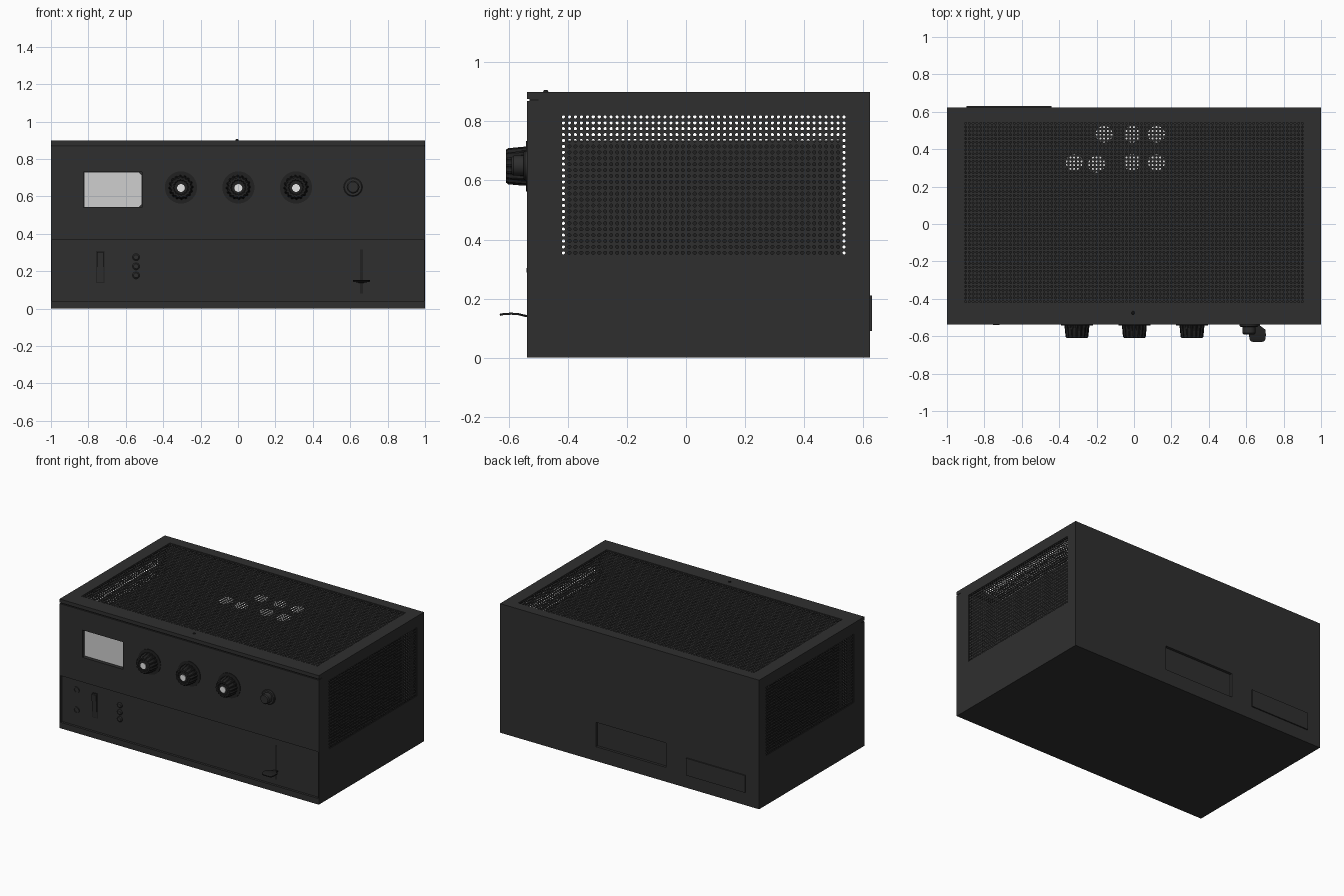
import bpy, bmesh, math
from mathutils import Vector

if "Cube" in bpy.data.objects:
    bpy.data.objects.remove(bpy.data.objects["Cube"])


def material(name, r, g, b):
    m = bpy.data.materials.new(name)
    m.diffuse_color = (r, g, b, 1)
    m.use_nodes = True
    m.node_tree.nodes["Principled BSDF"].inputs["Base Color"].default_value = m.diffuse_color
    return m


CASE = material("charcoal case", 0.028, 0.028, 0.028)
DARK = material("black trim", 0.015, 0.015, 0.015)
PALE = material("pale grey display", 0.62, 0.62, 0.62)
WHITE = material("white parts", 0.85, 0.85, 0.85)

FRONT, BACK, TOP = -0.538, 0.622, 0.9


def mesh_object(name, verts, faces, mat, smooth=False):
    me = bpy.data.meshes.new(name)
    me.from_pydata(verts, [], faces)
    bm = bmesh.new()
    bm.from_mesh(me)
    bmesh.ops.remove_doubles(bm, verts=bm.verts, dist=1e-5)
    bmesh.ops.recalc_face_normals(bm, faces=bm.faces)
    bm.to_mesh(me)
    bm.free()
    me.materials.append(mat)
    ob = bpy.data.objects.new(name, me)
    bpy.context.collection.objects.link(ob)
    if smooth:
        select(ob)
        bpy.ops.object.shade_smooth_by_angle(angle=math.radians(35))
    return ob


def select(ob):
    bpy.ops.object.select_all(action='DESELECT')
    ob.select_set(True)
    bpy.context.view_layer.objects.active = ob


def box(name, x, y, z, mat):
    """Box from (min, max) pairs on each axis."""
    v = [(a, b, c) for a in x for b in y for c in z]
    f = [(0, 1, 3, 2), (4, 6, 7, 5), (0, 4, 5, 1), (2, 3, 7, 6), (0, 2, 6, 4), (1, 5, 7, 3)]
    return mesh_object(name, v, f, mat)


def cut(ob, x, y, z):
    """Subtract a box."""
    cutter = box("cutter", x, y, z, CASE)
    cutter.hide_render = True
    mod = ob.modifiers.new("cut", 'BOOLEAN')
    mod.operation, mod.solver, mod.object = 'DIFFERENCE', 'EXACT', cutter
    select(ob)
    bpy.ops.object.modifier_apply(modifier=mod.name)
    bpy.data.objects.remove(cutter)


def turned(name, x, z, rings, mat, n=24, flute=0.0):
    """Capped turned part facing the front; rings are (radius, y)."""
    v, f = [], []
    for r, y in rings:
        for i in range(n):
            k = r * (1 - flute * (i % 4 > 1))
            a = 2 * math.pi * i / n
            v.append((x + k * math.cos(a), y, z + k * math.sin(a)))
    for j in range(len(rings) - 1):
        for i in range(n):
            a, b = j * n + i, j * n + (i + 1) % n
            f.append((a, b, b + n, a + n))
    f += [tuple(range(n)), tuple(range((len(rings) - 1) * n, len(rings) * n))]
    return mesh_object(name, v, f, mat, smooth=True)


def perforated(name, u, v, nu, nv, place):
    """Sheet with a grid of octagonal holes; place maps (u, v) to 3D."""
    verts, faces = [], []
    du, dv = (u[1] - u[0]) / nu, (v[1] - v[0]) / nv
    r = 0.0056
    corners = [(0.5, 0.5), (-0.5, 0.5), (-0.5, -0.5), (0.5, -0.5)]
    hole = [(r * math.cos(math.radians(22.5 + 45 * i)), r * math.sin(math.radians(22.5 + 45 * i)))
            for i in range(8)]
    for i in range(nu):
        for j in range(nv):
            cu, cv = u[0] + (i + 0.5) * du, v[0] + (j + 0.5) * dv
            b = len(verts)
            verts += [place(cu + p * du, cv + q * dv) for p, q in corners]
            verts += [place(cu + p, cv + q) for p, q in hole]
            for k in range(4):
                h0, h1, h2 = (b + 4 + (2 * k + s) % 8 for s in range(3))
                faces.append((b + k, h1, h0))
                faces.append((b + k, b + (k + 1) % 4, h2, h1))
    return mesh_object(name, verts, faces, CASE)


# Hollow case with openings in the top and both sides, and a recess at the back
case = box("case", (-1, 1), (-0.5, BACK), (0, TOP), CASE)
cut(case, (-0.97, 0.97), (-0.47, BACK - 0.03), (0.03, TOP - 0.03))
cut(case, (-0.91, 0.91), (-0.425, 0.548), (0.8, 1))
cut(case, (-1.1, 1.1), (-0.425, 0.545), (0.345, 0.825))
cut(case, (-0.28, 0.26), (BACK - 0.018, 0.7), (0.1, 0.27))
box("rear_plate", (-0.895, -0.44), (BACK - 0.002, 0.63), (0.09, 0.21), CASE)

# Perforated vents
perforated("top_vent", (-0.91, 0.91), (-0.425, 0.548), 91, 48, lambda a, b: (a, b, TOP - 0.004))
for side, s in (("left", -1), ("right", 1)):
    perforated(side + "_vent", (-0.425, 0.545), (0.345, 0.825), 48, 24,
               lambda a, b: (s * 0.996, a, b))

# Inner chassis and pale components seen through the vents
box("inner_chassis", (-0.9, 0.9), (-0.405, 0.525), (0.03, 0.735), DARK)
for i, (x, y) in enumerate([(-0.32, 0.33), (-0.2, 0.32), (-0.01, 0.33), (0.12, 0.33),
                            (-0.16, 0.48), (-0.01, 0.48), (0.12, 0.48)]):
    ob = turned("inner_component_%d" % (i + 1), 0, 0, [(0.045, 0), (0.045, -0.009)], WHITE, 16)
    ob.rotation_euler.x = -math.pi / 2
    ob.location = (x, y, 0.734)

# Front panel with display window and shallow lower recess
panel = box("front_panel", (-1, 1), (FRONT, -0.5), (0, 0.868), CASE)
cut(panel, (-0.825, -0.512), (-0.6, -0.512), (0.54, 0.73))
cut(panel, (-0.994, 0.994), (-0.6, -0.522), (0.042, 0.367))
box("top_trim_groove", (-0.998, 0.998), (-0.53, -0.5), (0.866, 0.876), DARK)
box("top_trim", (-1, 1), (FRONT, -0.5), (0.875, TOP), CASE)
turned("top_stud", 0, 0, [(0.009, 0), (0.006, -0.006)], DARK, 12)
stud = bpy.data.objects["top_stud"]
stud.rotation_euler.x = -math.pi / 2
stud.location = (-0.005, -0.475, TOP)

# Display with clipped right-hand corners
c = 0.015
outline = [(-0.822, 0.543), (-0.515 - c, 0.543), (-0.515, 0.543 + c),
           (-0.515, 0.727 - c), (-0.515 - c, 0.727), (-0.822, 0.727)]
mesh_object("display", [(x, -0.516, z) for x, z in outline], [tuple(range(6))], PALE)

# Three fluted knobs on flat dials, each with a pale cap
for i, x in enumerate((-0.305, 0.002, 0.31)):
    tag = "_%d" % (i + 1)
    turned("dial_ring" + tag, x, 0.648, [(0.086, FRONT + 0.002), (0.086, FRONT - 0.004)], DARK, 40)
    turned("knob" + tag, x, 0.648,
           [(0.066, FRONT), (0.066, -0.55), (0.061, -0.602), (0.055, -0.61), (0.042, -0.61),
            (0.038, -0.606)], DARK, 64, 0.09)
    turned("knob_cap" + tag, x, 0.645, [(0.021, -0.604), (0.021, -0.61)], WHITE, 16)

# Small push button on the right
turned("button_collar", 0.615, 0.65, [(0.05, FRONT + 0.002), (0.05, -0.545), (0.045, -0.55)], CASE, 32)
turned("button", 0.615, 0.65, [(0.034, FRONT), (0.034, -0.584), (0.028, -0.59)], CASE, 24)

# Controls in the lower recess
LOW = -0.522
for i, z in enumerate((0.292, 0.152)):
    turned("socket_rim_%d" % (i + 1), -0.88, z,
           [(0.022, LOW + 0.002), (0.022, LOW - 0.006), (0.014, LOW - 0.006), (0.014, LOW - 0.001)], CASE)
box("rocker_frame", (-0.758, -0.713), (LOW - 0.004, LOW + 0.002), (0.137, 0.308), DARK)
mesh_object("rocker", [(x, y, z) for x in (-0.753, -0.718) for y, z in
                       ((LOW, 0.142), (LOW - 0.006, 0.142), (LOW - 0.018, 0.303), (LOW, 0.303))],
            [(0, 1, 2, 3), (4, 5, 6, 7), (0, 1, 5, 4), (1, 2, 6, 5), (2, 3, 7, 6), (3, 0, 4, 7)], CASE)
for i, z in enumerate((0.275, 0.226, 0.178)):
    turned("indicator_%d" % (i + 1), -0.545, z,
           [(0.019, LOW + 0.002), (0.019, LOW - 0.004), (0.013, LOW - 0.009)], CASE, 20)

# Slider slot and its curved tab
box("slider_slot", (0.653, 0.668), (LOW - 0.003, LOW + 0.002), (0.08, 0.315), DARK)
rows = [(-0.515, 0.139, 0.012), (-0.545, 0.142, 0.015), (-0.565, 0.147, 0.042), (-0.59, 0.149, 0.045),
        (-0.615, 0.148, 0.043), (-0.626, 0.146, 0.036), (-0.63, 0.145, 0.024)]
tab = mesh_object("slider_tab", [(0.66 + s * w, y, z) for y, z, w in rows for s in (-1, 1)],
                  [(2 * i, 2 * i + 1, 2 * i + 3, 2 * i + 2) for i in range(len(rows) - 1)], DARK)
mod = tab.modifiers.new("thickness", 'SOLIDIFY')
mod.thickness, mod.offset = 0.007, 0
